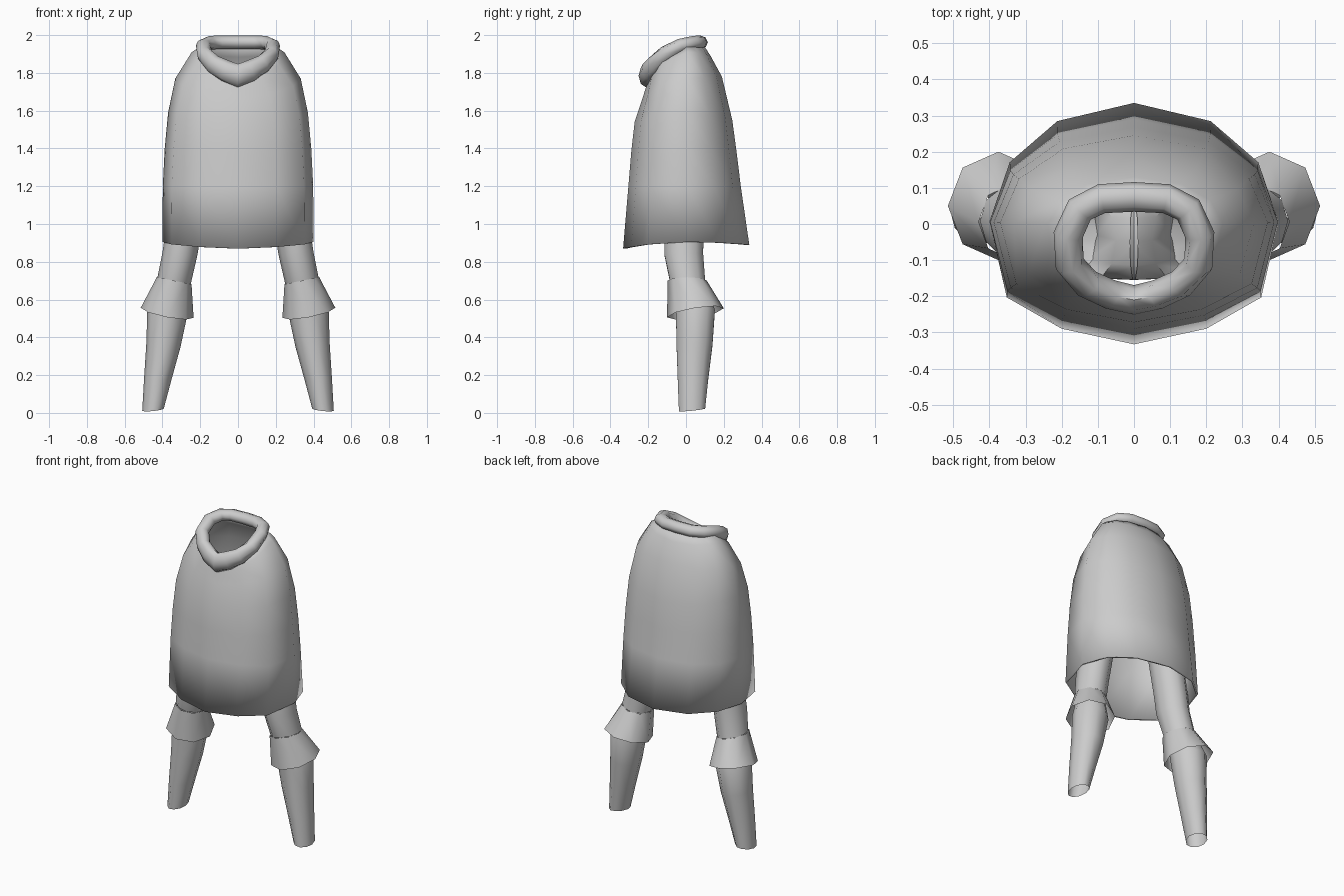
import bpy, bmesh, math
from mathutils import Vector

if "Cube" in bpy.data.objects:
    bpy.data.objects.remove(bpy.data.objects["Cube"])

grey = bpy.data.materials.new("cloth grey")
grey.diffuse_color = (0.6, 0.6, 0.6, 1)
grey.use_nodes = True
grey.node_tree.nodes["Principled BSDF"].inputs["Base Color"].default_value = grey.diffuse_color


def loft(name, rings, closed=False, angle=50):
    """Skin a list of equal-length point rings with quads."""
    bm = bmesh.new()
    vs = [[bm.verts.new(p) for p in r] for r in rings]
    n = len(rings[0])
    for i in range(len(vs) if closed else len(vs) - 1):
        a, b = vs[i], vs[(i + 1) % len(vs)]
        for k in range(n):
            m = (k + 1) % n
            bm.faces.new((a[k], a[m], b[m], b[k]))
    bmesh.ops.recalc_face_normals(bm, faces=bm.faces)
    me = bpy.data.meshes.new(name)
    bm.to_mesh(me)
    bm.free()
    ob = bpy.data.objects.new(name, me)
    bpy.context.collection.objects.link(ob)
    me.materials.append(grey)
    bpy.ops.object.select_all(action='DESELECT')
    ob.select_set(True)
    bpy.context.view_layer.objects.active = ob
    bpy.ops.object.shade_smooth_by_angle(angle=math.radians(angle))
    return ob


# Cloak: twelve-sided rings; half width, front y, back y, then z at front, side, back
cloak_rings = [
    (.400, -.333, .335, .87, .905, .89),
    (.398, -.305, .29, 1.2, 1.2, 1.2),
    (.388, -.29, .268, 1.38, 1.4, 1.38),
    (.370, -.272, .245, 1.54, 1.59, 1.55),
    (.332, -.232, .19, 1.66, 1.77, 1.78),
    (.245, -.21, .13, 1.73, 1.91, 1.89),
    (.185, -.20, .085, 1.77, 1.95, 1.96),
]
# Unit outline from back to front; widest a little behind the middle
outline = [(0, 1), (.53, .85), (.86, .51), (1, .02), (.88, -.61), (.50, -.87), (0, -1)]
outline += [(-x, y) for x, y in outline[-2:0:-1]]


def cloak_ring(w, yf, yb, zf, zs, zb):
    pts = []
    for x, y in outline:
        py = y * yb if y > 0 else -y * yf
        pz = zs + ((zb - zs) * y * y if y > 0 else (zf - zs) * y * y)
        pts.append((x * w, py, pz))
    return pts


cloak = loft("cloak", [cloak_ring(*r) for r in cloak_rings], angle=60)
hem = cloak.modifiers.new("thickness", 'SOLIDIFY')
hem.thickness = .012
hem.offset = -1

# Rolled collar: tube along a drooping loop that dips to a point at the front
half = [(0, .075, 1.962), (.09, .07, 1.962), (.15, .04, 1.96), (.182, -.03, 1.945),
        (.178, -.11, 1.90), (.13, -.165, 1.845), (.065, -.195, 1.81), (0, -.21, 1.785)]
loop = half + [(-x, y, z) for x, y, z in half[-2:0:-1]]
collar_rings = []
for i, p in enumerate(loop):
    a, b = Vector(loop[i - 1]), Vector(loop[(i + 1) % len(loop)])
    t = (b - a).normalized()
    out = t.cross(Vector((0, 0, 1))).normalized()
    if out.dot(Vector((p[0], p[1] + .07, 0))) < 0:
        out = -out
    up = out.cross(t)
    up = up if up.z > 0 else -up
    front = max(0, -p[1] / .21)
    h = .036 + .026 * front * front
    ring = []
    for k in range(8):
        c = 2 * math.pi * k / 8
        ring.append(Vector(p) + out * .041 * math.cos(c) + up * h * math.sin(c))
    collar_rings.append(ring)
loft("collar", collar_rings, closed=True, angle=60)


def tube(name, stations, sides=10, angle=50):
    """Sections: x, y, z, x radius, y radius, z slope along x, z slope along y."""
    rings = []
    for x, y, z, rx, ry, sx, sy in stations:
        ring = []
        for k in range(sides):
            c = 2 * math.pi * k / sides
            dx, dy = rx * math.cos(c), ry * math.sin(c)
            ring.append((x + dx, y + dy, z + dx * sx + dy * sy))
        rings.append(ring)
    return loft(name, rings, angle=angle)


# Sleeve parts, mirrored to both sides
upper = [(0, -.05, 1.66, .012, .11, -9, 0), (.11, -.045, 1.62, .06, .11, -1.6, 0),
         (.20, -.03, 1.48, .095, .11, -.5, 0), (.25, -.015, 1.2, .10, .11, -.1, 0),
         (.29, -.01, .95, .095, .108, 0, 0), (.308, -.012, .84, .092, .108, .1, 0),
         (.338, .008, .70, .088, .098, .2, 0)]
cuff = [(.338, .006, .70, .092, .104, .2, 0), (.375, .05, .53, .14, .15, .19, .16)]
fore = [(.345, .02, .68, .08, .09, .2, 0), (.375, .05, .53, .105, .108, .2, .1),
        (.395, .045, .36, .09, .10, .15, 0), (.425, .037, .18, .072, .085, .1, 0),
        (.45, .032, .017, .057, .073, -.1, .1)]
for name, data, sides in (("upper_sleeve", upper, 10), ("cuff", cuff, 8),
                          ("lower_sleeve", fore, 10)):
    ob = tube(name, data, sides)
    mod = ob.modifiers.new("other side", 'MIRROR')
    mod.use_mirror_merge = False
